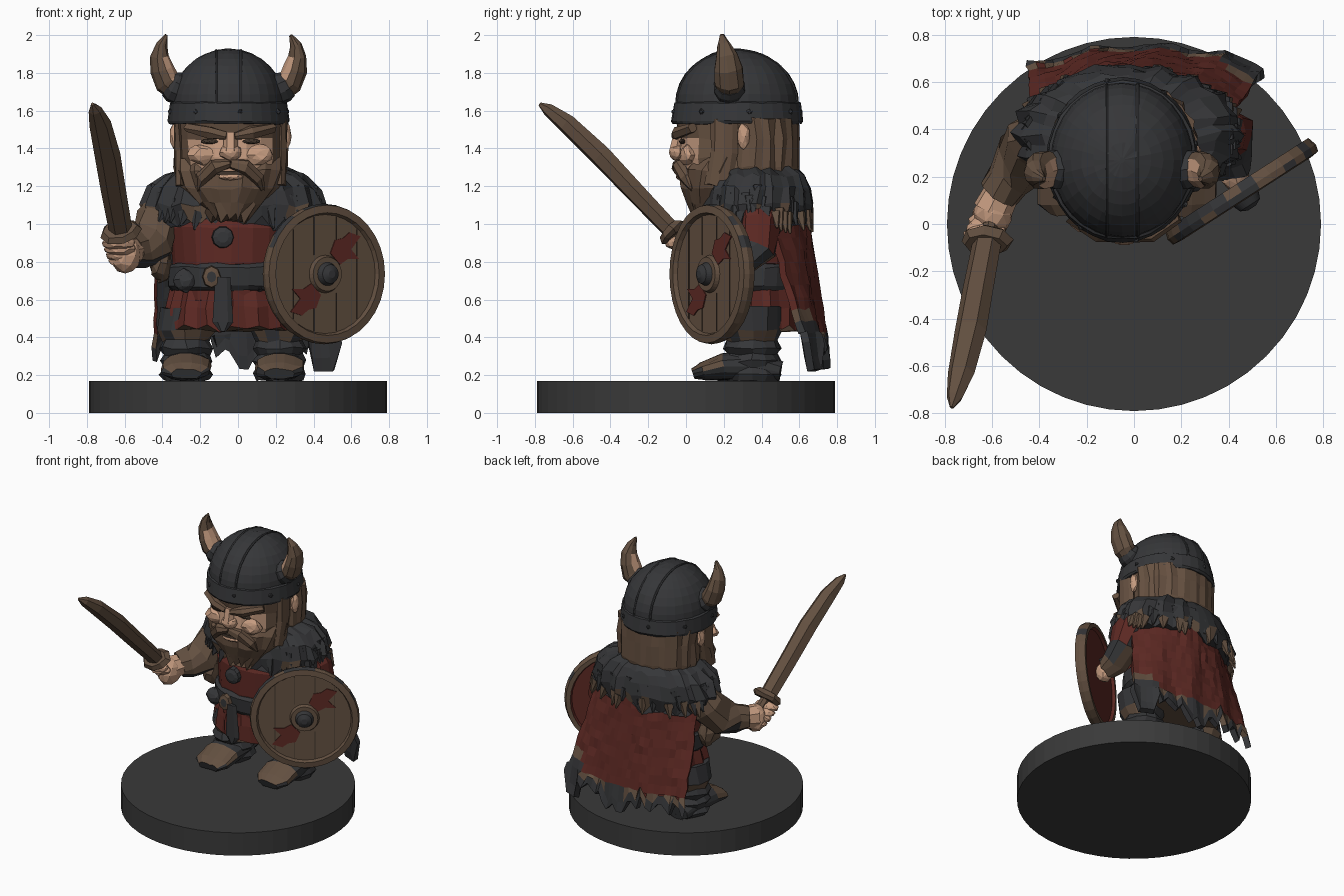
import bpy, bmesh, math, random
from mathutils import Vector

random.seed(4)
if "Cube" in bpy.data.objects:
    bpy.data.objects.remove(bpy.data.objects["Cube"])


def material(name, r, g, b):
    m = bpy.data.materials.new(name)
    m.use_nodes = True
    m.diffuse_color = (r, g, b, 1)
    m.node_tree.nodes["Principled BSDF"].inputs["Base Color"].default_value = (r, g, b, 1)
    return m


stone = material("base grey", .042, .042, .042)
dark = material("dark iron and fur", .036, .037, .04)
brown = material("worn brown", .125, .08, .052)
hair_brown = material("hair brown", .135, .083, .053)
red = material("deep red", .11, .022, .017)
skin = material("skin", .56, .33, .215)
shade = material("groove brown", .05, .034, .024)

X, Y, Z = Vector((1, 0, 0)), Vector((0, 1, 0)), Vector((0, 0, 1))


def part(name, bm, mats, rule=None, jitter=0, fix=True):
    """Turn a bmesh into a flat shaded object, coloured by a face rule."""
    for v in bm.verts:
        v.co += Vector([random.uniform(-jitter, jitter) for _ in range(3)])
    if fix:
        bmesh.ops.recalc_face_normals(bm, faces=bm.faces)
    bm.normal_update()
    if rule:
        for f in bm.faces:
            f.material_index = int(rule(f.calc_center_median(), f.normal))
    mesh = bpy.data.meshes.new(name)
    bm.to_mesh(mesh)
    bm.free()
    for m in mats:
        mesh.materials.append(m)
    ob = bpy.data.objects.new(name, mesh)
    bpy.context.collection.objects.link(ob)
    return ob


def add_loft(bm, rings, n=12, axis=None, ref=Y, ridge=0, ragged=0):
    """Skin rings (x, y, z, ra[, rb]); they follow the path unless axis is set."""
    pts = [Vector(r[:3]) for r in rings]
    loops = []
    for i, r in enumerate(rings):
        t = axis or (pts[min(i + 1, len(pts) - 1)] - pts[max(i - 1, 0)]).normalized()
        side = ref.cross(t).normalized()
        other = t.cross(side)
        loop = []
        for k in range(n):
            a = math.tau * k / n
            w = 1 + ridge * (-1) ** k
            co = pts[i] + side * math.cos(a) * r[3] * w + other * math.sin(a) * r[-1] * w
            if ragged and i == 0:
                co.z -= ragged * (k % 2) * random.uniform(.4, 1)
            loop.append(bm.verts.new(co))
        loops.append(loop)
    for lo, hi in zip(loops, loops[1:]):
        for k in range(n):
            bm.faces.new((lo[k], lo[k - 1], hi[k - 1], hi[k]))
    bm.faces.new(loops[0])
    bm.faces.new(loops[-1])


def loft(name, rings, mats, rule=None, jitter=0, **kw):
    bm = bmesh.new()
    add_loft(bm, rings, **kw)
    return part(name, bm, mats, rule, jitter)


def blob(name, loc, size, mat, jitter=.004):
    bm = bmesh.new()
    bmesh.ops.create_icosphere(bm, subdivisions=2, radius=1)
    for v in bm.verts:
        v.co = Vector(loc) + v.co * Vector(size)
    return part(name, bm, [mat], None, jitter)


# Round base
loft("base", [(0, 0, 0, .79), (0, 0, .17, .79)], [stone], n=48, axis=Z)

# Legs, wrapped boots and feet
for side, x in (("right", -.275), ("left", .22)):
    wraps = [(x, .35, .17 + .035 * i, .12 + .02 * (i % 2), .13 + .02 * (i % 2)) for i in range(7)]
    loft(side + "_leg", wraps + [(x, .35, .44, .155, .16), (x + .02, .35, .56, .15, .16)],
         [dark, brown], lambda c, n: .4 < c.z < .47 and random.random() < .6, .008, axis=Z)
    loft(side + "_foot", [(x, .5, .22, .09, .05), (x, .36, .25, .12, .08), (x, .2, .245, .135, .075),
                          (x, .09, .22, .13, .05), (x, .04, .205, .08, .03)],
         [brown, dark], lambda c, n: c.z < .225 or c.y > .27, .006, ref=Z, n=14)

# Tunic, pleated skirt, belt
loft("tunic", [(-.03, .34, .6, .31, .25), (-.03, .33, .8, .32, .26), (-.03, .33, .98, .33, .26),
               (-.03, .35, 1.14, .28, .2)], [red], None, .008, n=20, axis=Z)
loft("skirt", [(-.03, .35, .46, .355, .28), (-.03, .35, .56, .34, .27), (-.03, .35, .69, .31, .25)],
     [red, brown], lambda c, n: n.z < -.8, .008, n=32, axis=Z, ridge=.03, ragged=.03)
loft("belt", [(-.03, .34, .65, .325, .265), (-.03, .34, .67, .345, .285), (-.03, .34, .77, .345, .285),
              (-.03, .34, .79, .325, .265)], [dark], None, .006, n=24, axis=Z)
loft("belt_tail", [(-.08, .05, .43, .015, .012), (-.08, .05, .48, .055, .015), (-.08, .04, .72, .04, .015)],
     [dark], n=6, axis=Z)
loft("buckle", [(-.14, .065, .72, .05, .06), (-.14, .035, .72, .045, .055), (-.14, .03, .72, .025, .03)],
     [brown, dark], lambda c, n: c.y < .031, n=8, axis=-Y, ref=Z)
loft("medallion", [(-.08, .09, .93, .06), (-.08, .04, .93, .055), (-.08, .03, .93, .03)],
     [dark], n=10, axis=-Y, ref=Z)
for x in (-.28, .1):
    blob("belt_pouch", (x, .13, .7), (.06, .045, .06), dark, .008)

# Tattered cape: red field, brown border, dark hem and lining
COLS, ROWS = 26, 14
bm = bmesh.new()
grid = []
hems = [.31 + .04 * (i % 3) - .1 * math.exp(-(i - 14) ** 2 / 8) + random.uniform(-.03, .02)
        for i in range(COLS + 1)]
for i in (23, 24, 25):
    hems[i] = .23
for j in range(ROWS + 1):
    v = j / ROWS
    row = []
    for i in range(COLS + 1):
        u = 2 * i / COLS - 1
        hem = hems[i] if v > .9 else .3
        row.append(bm.verts.new((-.02 + .065 * v + u * (.4 + .1 * v),
                                 .63 + .125 * v - (.22 - .14 * v) * u * u + .014 * v * math.sin(11 * u),
                                 1.18 + (hem - 1.18) * v)))
    grid.append(row)
for a, b in zip(grid, grid[1:]):
    for i in range(COLS):
        bm.faces.new((a[i], a[i + 1], b[i + 1], b[i]))


def cape_colour(c, n):
    z = c.z + random.uniform(-.02, .02) - (.1 if c.x > .38 else 0)
    edge = abs(c.x - .02) > .46 + random.uniform(-.02, .02)
    return 2 if z < .385 else 1 if z < .43 or z > 1.04 or edge else 0


cape = part("cape", bm, [red, brown, dark], cape_colour, .007, fix=False)
mod = cape.modifiers.new("thickness", "SOLIDIFY")
mod.thickness, mod.offset, mod.material_offset = .04, -1, 2

# Fur collar with tufts
loft("fur_collar", [(-.02, .375, 1.03, .45, .28), (-.02, .375, 1.1, .48, .295), (-.02, .38, 1.19, .44, .28),
                    (-.02, .38, 1.26, .37, .25), (-.02, .36, 1.3, .26, .22)],
     [dark, brown], lambda c, n: c.z < 1.09 and random.random() < .3, .014,
     n=40, axis=Z, ridge=.025, ragged=.08)
bm = bmesh.new()
for k in range(72):
    a = math.tau * k / 72
    if 4.4 < a < 5.1:
        continue
    out = Vector((math.cos(a) * .47, math.sin(a) * .28, 0))
    z = random.uniform(1.05, 1.2)
    p = Vector((-.02, .38, z)) + out * (.97 - (z - 1.05) * .7)
    q = p + out * .1 - Z * random.uniform(.07, .12)
    add_loft(bm, [(*p, .04, .035), (*q, .006, .006)], n=5)
part("fur_tufts", bm, [dark, brown], lambda c, n: c.z < 1.04 and c.y > .3)

# Arms
loft("right_sleeve", [(-.33, .38, 1.11, .13), (-.42, .34, .99, .13), (-.47, .27, .89, .125),
                      (-.53, .18, .87, .1), (-.57, .12, .86, .09)],
     [brown, dark], lambda c, n: n.z < -.5, .013, n=10)
blob("sleeve_drape", (-.41, .31, .8), (.06, .1, .12), brown, .012)
loft("right_wrist", [(-.55, .15, .86, .075), (-.6, .05, .85, .085)], [skin], n=8)
loft("left_sleeve", [(.28, .38, 1.12, .12), (.36, .39, 1.0, .12), (.4, .37, .87, .11),
                     (.41, .29, .8, .09), (.43, .22, .76, .075)],
     [dark, red, brown], lambda c, n: 1 if c.z > .92 else 2 * (c.z < .79), .012, n=10)
blob("left_hand", (.43, .2, .75), (.06, .06, .07), skin)

# Sword and the hand gripping it
blade_path = [(-.62, -.07, .96, .062, .05), (-.66, -.28, 1.18, .066, .056), (-.69, -.45, 1.36, .068, .06),
              (-.73, -.63, 1.53, .058, .052), (-.757, -.73, 1.605, .036, .034), (-.77, -.775, 1.635, .008, .01)]
loft("sword_blade", blade_path, [brown], n=6)
aim = Vector((-.15, -.7, .69)).normalized()
guard = Vector((-.62, -.07, .955))


def along(d, *radii):
    return (*(guard + aim * d), *radii)


loft("sword_guard", [along(-.025, .09, .065), along(0, .11, .085), along(.03, .09, .065)],
     [brown], None, .005, n=8, axis=aim)
loft("sword_grip", [along(-.25, .03), along(-.23, .045), along(-.2, .035), along(0, .035)], [brown], n=8, axis=aim)
blob("right_palm", (-.595, .04, .835), (.085, .085, .1), skin)
for i in range(4):
    c = guard - aim * (.05 + .045 * i)
    blob("finger", (c.x - .02, c.y - .02, c.z - .02), (.09 - .005 * i, .055, .038), skin)

# Round shield facing forward and outward
face = Vector((.54, -.84, 0)).normalized()
across = Z.cross(face)
hub = Vector((.455, .135, .735))


def disc(offset, radius):
    return (*(hub + face * offset), radius)


def shield_colour(c, n):
    d = c - hub
    h = d.dot(face)
    r = (d - face * h).length
    if h < -.015 and r < .33:
        return 2
    return (h > .03 and r < .065) or (r > .35 and n.z > .4 and random.random() < .7)


loft("shield", [disc(o, r) for o, r in ((-.02, .32), (-.04, .33), (-.04, .36), (0, .372), (.03, .365), (.035, .325),
                                       (.012, .315), (.012, .1), (.035, .09), (.035, .062), (.065, .05),
                                       (.08, .02))],
     [brown, dark, red], shield_colour, n=32, axis=face, ref=Z)


def plate(name, outline, mat, lift=.016):
    bm = bmesh.new()
    f = bm.faces.new([bm.verts.new(hub + face * lift + across * u + Z * v) for u, v in outline])
    top = bmesh.ops.extrude_face_region(bm, geom=[f])["geom"]
    bmesh.ops.translate(bm, vec=face * -.006, verts=[g for g in top if isinstance(g, bmesh.types.BMVert)])
    part(name, bm, [mat])


mark = [(.03, .11), (.09, .05), (.14, .08), (.21, .08), (.16, .13), (.22, .2), (.15, .22), (.11, .19), (.06, .18)]
for s in (1, -1):
    plate("painted_mark", [(u * s, v * s) for u, v in mark], red, .018)
for u in (-.2, -.07, .07, .2):
    h = math.sqrt(.31 ** 2 - u * u)
    g = .1 if abs(u) < .1 else 0
    for s in (1, -1):
        plate("plank_groove", [(u - .002, s * g), (u + .002, s * g), (u + .002, s * h), (u - .002, s * h)], shade)

# Head, hair and beard
MID = -.04
loft("head", [(MID, .22, 1.2, .24, .23), (MID, .22, 1.35, .275, .265), (MID, .22, 1.45, .275, .255),
              (MID, .22, 1.57, .28, .28)], [skin, hair_brown],
     lambda c, n: c.y > .1 or (c.z > 1.45 and abs(c.x - MID) > .03), .006, n=20, axis=Z)
loft("hair", [(MID, .38, 1.2, .27, .2), (MID, .37, 1.3, .295, .23), (MID, .37, 1.45, .295, .23),
              (MID, .36, 1.56, .3, .24)], [hair_brown], None, .008, n=40, axis=Z, ridge=.02, ragged=.04)
loft("beard", [(MID, .11, 1.05, .1, .08), (MID, .14, 1.11, .185, .14), (MID, .16, 1.19, .25, .19),
               (MID, .18, 1.28, .285, .21), (MID, .21, 1.35, .285, .18)],
     [hair_brown], None, .009, n=28, axis=Z, ridge=.03, ragged=.05)
blob("nose", (MID, -.045, 1.38), (.06, .045, .045), skin)
loft("nose_bridge", [(MID, -.055, 1.38, .04), (MID, -.035, 1.48, .035)], [skin], n=6)
loft("mouth", [(MID, -.03, 1.262, .075, .02), (MID, -.03, 1.28, .06, .02)], [shade], n=8, axis=Z)
blob("lower_lip", (MID, -.034, 1.25), (.065, .02, .018), skin, .002)
for s in (-1, 1):
    def at(x, y, z, *r):
        return (MID + s * x, y, z, *r)
    blob("cheek", at(.14, .01, 1.365), (.09, .05, .055), skin, .008)
    blob("eye", at(.11, -.02, 1.437), (.05, .017, .014), shade, 0)
    blob("ear", at(.295, .305, 1.465), (.028, .035, .07), skin)
    loft("eyebrow", [at(.02, -.055, 1.465, .022), at(.11, -.045, 1.485, .036), at(.23, .035, 1.51, .025)],
         [hair_brown], None, .005, n=6, ref=Z)
    loft("moustache", [at(0, -.045, 1.32, .022), at(.08, -.035, 1.305, .04), at(.15, .005, 1.24, .036),
                       at(.17, .03, 1.18, .01)], [hair_brown], None, .005, n=7)
    loft("sideburn", [at(.265, .17, 1.2, .03, .07), at(.27, .2, 1.38, .028, .07), at(.275, .2, 1.55, .028, .07)],
         [hair_brown], None, .006, n=8)

# Horned helmet
HX, HY = -.05, .27
loft("helmet_band", [(HX, HY, 1.53, .315, .34), (HX, HY, 1.545, .322, .348), (HX, HY, 1.64, .312, .335),
                     (HX, HY, 1.655, .29, .31)], [dark], None, .003, n=32, axis=Z)
arc = [math.radians(a) for a in range(0, 90, 11)]
loft("helmet_dome", [(HX, HY, 1.63 + .298 * math.sin(a), .302 * math.cos(a), .328 * math.cos(a)) for a in arc],
     [dark], None, .002, n=32, axis=Z)
for u in (-.22, .22):
    ring = [math.radians(a) for a in range(0, 181, 12)]
    k = math.sqrt(1 - u * u)
    loft("helmet_ridge", [(HX + .3 * u, HY - .328 * k * math.cos(a), 1.63 + .297 * k * math.sin(a), .008)
                          for a in ring], [dark], n=6, ref=X)
for i in range(8):
    a = math.tau * (i + .25) / 8
    blob("rivet", (HX + .314 * math.cos(a), HY + .338 * math.sin(a), 1.595), (.014, .014, .014), dark, .003)
for s in (-1, 1):
    def horn(x, y, z, *r):
        return (HX + s * x, y, z, *r)
    loft("horn_cuff", [horn(.24, .23, 1.7, .08), horn(.29, .23, 1.725, .085), horn(.315, .23, 1.74, .07)],
         [dark], None, .003, n=10)
    loft("horn", [horn(.27, .23, 1.71, .065), horn(.325, .23, 1.75, .07, .08), horn(.352, .225, 1.82, .063, .078),
                  horn(.365, .215, 1.89, .048, .06), horn(.355, .2, 1.95, .03, .036), horn(.33, .19, 2, .01)],
         [brown, skin], lambda c, n: n.x * s < -.3 and n.y < .5 and c.z < 1.9, .003, n=10)
